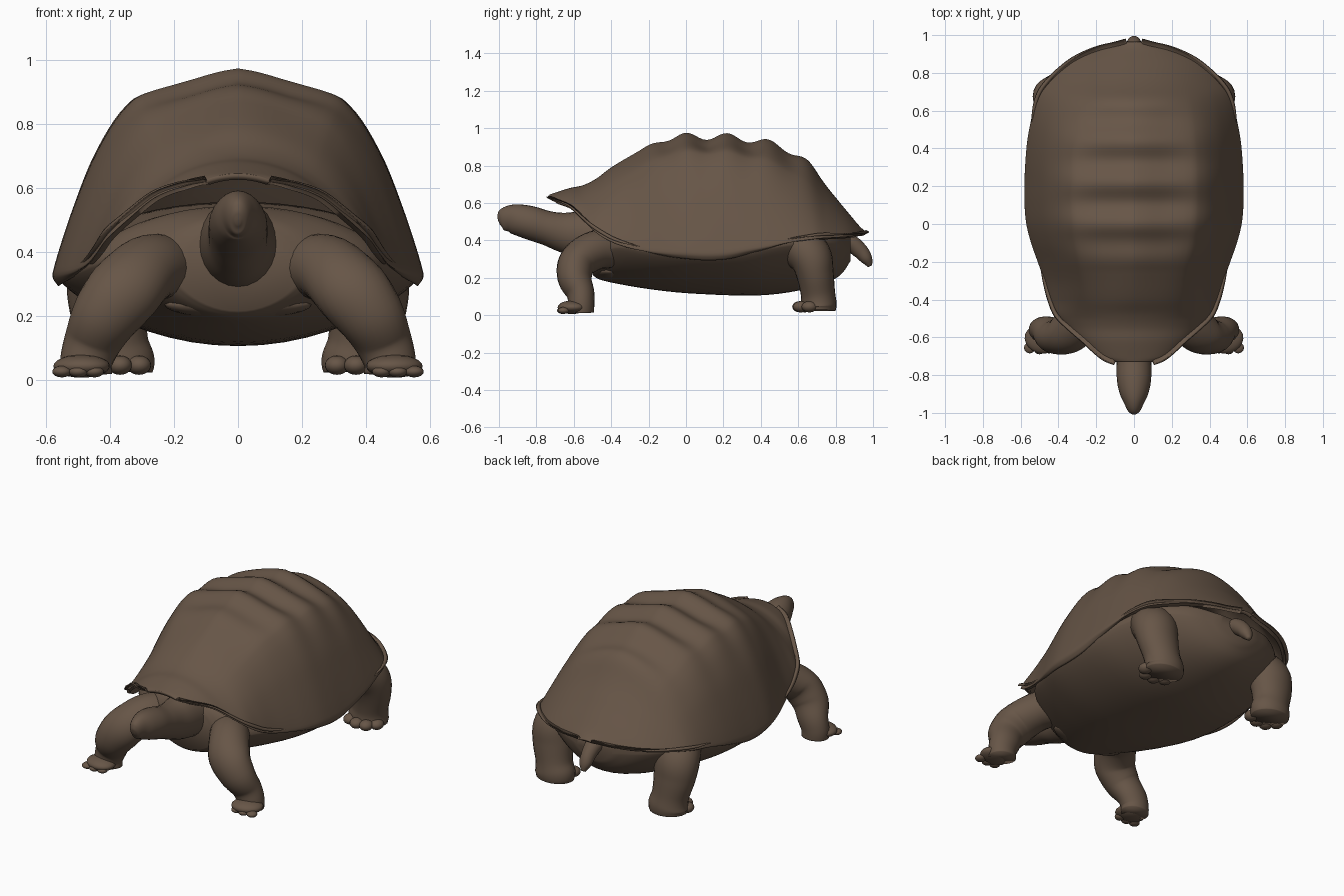
import bpy, bmesh, math
from mathutils import Vector

if "Cube" in bpy.data.objects:
    bpy.data.objects.remove(bpy.data.objects["Cube"])

skin = bpy.data.materials.new("earth brown")
skin.diffuse_color = (0.135, 0.092, 0.063, 1)
skin.use_nodes = True
skin.node_tree.nodes["Principled BSDF"].inputs["Base Color"].default_value = skin.diffuse_color


def smooth_path(pts, n):
    """Catmull-Rom through rows of numbers, n samples per span."""
    p = [Vector(r) for r in pts]
    p = [2 * p[0] - p[1]] + p + [2 * p[-1] - p[-2]]
    out = []
    for i in range(1, len(p) - 2):
        a, b, c, d = p[i - 1:i + 3]
        for k in range(n):
            t = k / n
            out.append(0.5 * (2 * b + (c - a) * t + (2 * a - 5 * b + 4 * c - d) * t * t
                              + (3 * b - a - 3 * c + d) * t ** 3))
    return out + [p[-2]]


def loft(name, rings, closed=True):
    """Skin a list of equal-length rings; closed rings get end caps."""
    bm = bmesh.new()
    rows = [[bm.verts.new(co) for co in r] for r in rings]
    m = len(rows[0])
    for r0, r1 in zip(rows, rows[1:]):
        for j in range(m if closed else m - 1):
            k = (j + 1) % m
            bm.faces.new((r0[j], r0[k], r1[k], r1[j]))
    if closed:
        bm.faces.new(rows[0])
        bm.faces.new(rows[-1])
        bmesh.ops.recalc_face_normals(bm, faces=bm.faces)
    for f in bm.faces:
        f.smooth = True
    me = bpy.data.meshes.new(name)
    bm.to_mesh(me)
    bm.free()
    me.materials.append(skin)
    ob = bpy.data.objects.new(name, me)
    bpy.context.collection.objects.link(ob)
    return ob


def tube(name, pts, seg=24, n=6):
    """Tapered limb; rows are x, y, z, radius across x, other radius."""
    p = smooth_path(pts, n)
    rings = []
    for i, q in enumerate(p):
        c = Vector(q[:3])
        t = (Vector(p[min(i + 1, len(p) - 1)][:3]) - Vector(p[max(i - 1, 0)][:3])).normalized()
        u = (Vector((1, 0, 0)) - t * t.x).normalized()
        v = t.cross(u)
        ang = [2 * math.pi * k / seg for k in range(seg)]
        rings.append([c + u * q[3] * math.cos(a) + v * q[4] * math.sin(a) for a in ang])
    return loft(name, rings)


def blob(name, loc, size, turn=0):
    bpy.ops.mesh.primitive_uv_sphere_add(segments=20, ring_count=12, location=loc, rotation=(0, 0, turn))
    ob = bpy.context.object
    ob.name = name
    ob.scale = size
    ob.data.materials.append(skin)
    bpy.ops.object.shade_smooth()
    return ob


# Carapace stations: y, half width, rim height, crest height
shell = [(-.73, .10, .62, .645), (-.70, .17, .605, .655), (-.62, .26, .57, .68), (-.55, .34, .505, .695),
         (-.48, .41, .44, .73), (-.4, .445, .39, .79), (-.3, .475, .355, .85), (-.2, .51, .335, .905),
         (-.1, .545, .325, .945), (0, .57, .32, .955), (.11, .58, .315, .957), (.22, .58, .32, .953),
         (.33, .575, .34, .943), (.44, .565, .36, .92), (.55, .545, .385, .885), (.65, .52, .40, .815),
         (.72, .485, .41, .735), (.8, .41, .415, .63), (.87, .32, .42, .545), (.92, .21, .425, .485),
         (.945, .11, .43, .46), (.965, .04, .435, .445)]
# Half section of the carapace: fraction of width, fraction of height
half = smooth_path([(.97, -.035), (1, .01), (.985, .08), (.945, .2), (.885, .36), (.80, .56), (.70, .73),
                    (.61, .835), (.52, .89), (.3, .935), (.12, .98), (0, 1)], 3)
section = [(-x, h) for x, h in half] + [(x, h) for x, h in half[-2::-1]]
rings = []
for y, w, rim, top in smooth_path(shell, 6):
    mid = max(0, 1 - (abs(y - .12) / .62) ** 2)       # boxy in the middle, flared at the ends
    power = .95 if y > .12 else .8
    wave = .02 * math.cos(2 * math.pi * y / .22) * min(1, max(0, min((y + .25) / .2, (.8 - y) / .2)))
    ring = []
    for x, h in section:
        arch = max(0, 1 - x * x) ** power * .98 + .02 * h
        hh = h * mid + arch * (1 - mid)
        crest = max(.1, min(1, 1.5 - 1.6 * abs(x))) * hh   # scute ridges fade down the flanks
        ring.append((x * w, y, rim + (top - rim) * hh + wave * crest))
    rings.append(ring)
carapace = loft("carapace", rings, closed=False)
mod = carapace.modifiers.new("thickness", 'SOLIDIFY')
mod.thickness = .02
mod.offset = -1

# Belly and inner body: y, half width, middle height, bottom height
belly = [(-.50, .19, .31, .215), (-.46, .28, .34, .19), (-.35, .42, .365, .165), (-.2, .50, .34, .14),
         (0, .56, .325, .118), (.3, .565, .33, .105), (.5, .53, .37, .115), (.7, .43, .39, .155),
         (.82, .29, .38, .21), (.88, .12, .36, .29)]
rings = []
for y, w, mid, low in smooth_path(belly, 4):
    ring = []
    for k in range(48):
        a = 2 * math.pi * k / 48
        c = math.cos(a)
        dz = -(mid - low) * c ** 1.6 if c > 0 else .18 * abs(c)
        if y > .6:
            dz = min(dz, .06)
        ring.append((w * math.sin(a), y, mid + dz))
    rings.append(ring)
loft("belly", rings)
blob("plastron_lip", (0, -.40, .235), (.23, .085, .045))

# Head with neck, and tail
tube("head_and_neck", [(0, -1, .495, .008, .012), (0, -.988, .50, .03, .05), (0, -.95, .512, .052, .072),
                       (0, -.9, .51, .075, .083), (0, -.83, .493, .09, .09), (0, -.74, .465, .092, .092),
                       (0, -.65, .442, .095, .108), (0, -.55, .43, .112, .13), (0, -.4, .42, .135, .14)])
tube("tail", [(0, .78, .36, .09, .08), (0, .87, .385, .055, .05), (0, .93, .345, .042, .042),
              (0, .965, .30, .035, .032), (0, .985, .262, .012, .012)])

for s, side in ((-1, "left"), (1, "right")):
    # Front leg with splayed foot and claws
    leg = [(.22, -.38, .355, .11, .10), (.285, -.49, .345, .112, .105), (.35, -.58, .285, .118, .10),
           (.415, -.595, .20, .106, .092), (.455, -.565, .12, .09, .075), (.475, -.56, .06, .082, .07),
           (.475, -.56, .015, .08, .068)]
    tube("front_leg_" + side, [(s * r[0],) + r[1:] for r in leg])
    blob("front_foot_" + side, (s * .49, -.61, .042), (.09, .075, .036), s * .3)
    for k, (x, y) in enumerate(((.45, -.655), (.50, -.66), (.552, -.655))):
        blob(f"front_claw_{side}_{k}", (s * x, y, .025), (.03, .03, .018), s * .3 * k)
    # Rear leg with stumpy foot and toes
    leg = [(.36, .60, .38, .14, .12), (.405, .665, .31, .13, .115), (.405, .69, .22, .122, .10),
           (.39, .705, .12, .108, .092), (.38, .71, .06, .118, .095), (.38, .71, .025, .112, .09)]
    tube("rear_leg_" + side, [(s * r[0],) + r[1:] for r in leg])
    for k, (x, y) in enumerate(((.31, .635), (.37, .61), (.43, .615), (.47, .66))):
        blob(f"rear_toe_{side}_{k}", (s * x, y, .045), (.038, .042, .03))
